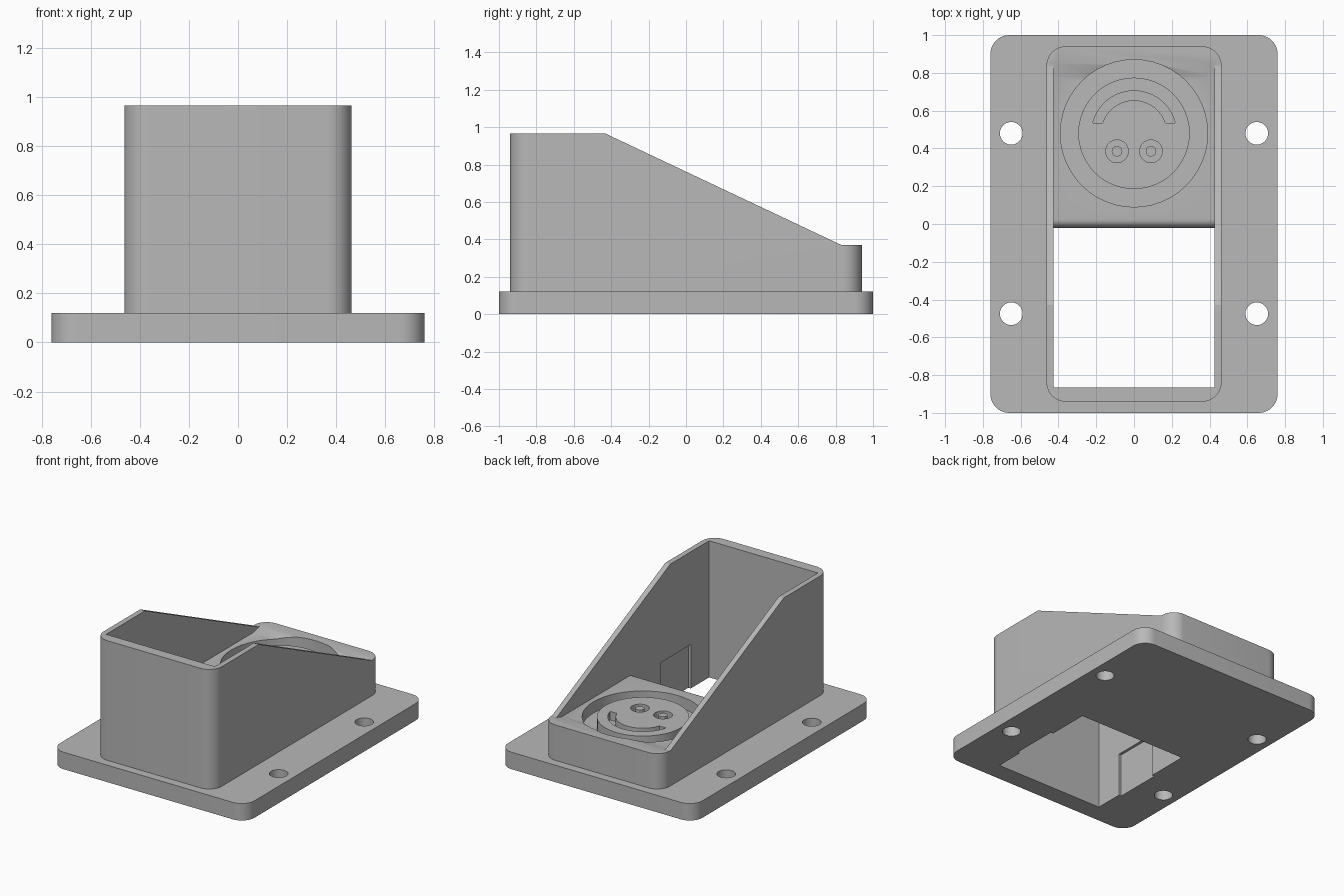
import bpy, bmesh
from math import sin, cos, pi, radians, asin
from mathutils import Vector

cube = bpy.data.objects.get("Cube")
if cube:
    bpy.data.objects.remove(cube, do_unlink=True)

grey = bpy.data.materials.new("plain_grey")
grey.use_nodes = True
COLOUR = (0.48, 0.48, 0.48, 1)
grey.diffuse_color = COLOUR
grey.node_tree.nodes["Principled BSDF"].inputs["Base Color"].default_value = COLOUR


def arc(cx, cy, r, start, end, steps):
    return [(cx + r * cos(start + (end - start) * i / steps),
             cy + r * sin(start + (end - start) * i / steps)) for i in range(steps + 1)]


def rounded_rect(hx, hy, r):
    corners = [(hx - r, hy - r), (r - hx, hy - r), (r - hx, r - hy), (hx - r, r - hy)]
    return [p for i, (x, y) in enumerate(corners)
            for p in arc(x, y, r, i * pi / 2, (i + 1) * pi / 2, 10)]


def circle(x, y, r, n=48):
    return arc(x, y, r, 0, 2 * pi, n)[:-1]


def prism(name, profile, low, high, along_x=False):
    """Extrude a closed profile along z, or a (y, z) profile along x."""
    def place(a, b, t):
        return (t, a, b) if along_x else (a, b, t)
    bm = bmesh.new()
    face = bm.faces.new([bm.verts.new(place(a, b, low)) for a, b in profile])
    new = bmesh.ops.extrude_face_region(bm, geom=[face])["geom"]
    shift = Vector(place(0, 0, high - low))
    bmesh.ops.translate(bm, vec=shift, verts=[v for v in new if isinstance(v, bmesh.types.BMVert)])
    bmesh.ops.recalc_face_normals(bm, faces=bm.faces[:])
    mesh = bpy.data.meshes.new(name)
    bm.to_mesh(mesh)
    bm.free()
    mesh.materials.append(grey)
    obj = bpy.data.objects.new(name, mesh)
    bpy.context.collection.objects.link(obj)
    return obj


def cut(obj, cutters):
    for cutter in cutters:
        cutter.hide_render = True
        mod = obj.modifiers.new("cut", "BOOLEAN")
        mod.operation = "DIFFERENCE"
        mod.solver = "EXACT"
        mod.object = cutter
        bpy.context.view_layer.update()
        graph = bpy.context.evaluated_depsgraph_get()
        mesh = bpy.data.meshes.new_from_object(obj.evaluated_get(graph))
        obj.modifiers.clear()
        obj.data = mesh


SHELF, GROOVE, RING_Y = 0.35, 0.27, 0.48

# Main solids
plate = prism("base_plate", rounded_rect(0.76, 1.0, 0.1), 0, 0.12)
housing = prism("housing", rounded_rect(0.463, 0.94, 0.1), 0.12, 0.965)
disc = prism("socket_disc", circle(0, RING_Y, 0.295), GROOVE - 0.02, SHELF)

# Sloped top of the housing
slope = prism("slope_cutter", [(-0.43, 0.965), (0.83, 0.37), (1.2, 0.37), (1.2, 1.3), (-0.43, 1.3)],
              -1, 1, True)

# Open well and shelf with a rounded front edge and a shallow rise at the back
well_profile = ([(-0.865, -0.1), (-0.02, -0.1)]
                + arc(0.025, SHELF - 0.045, 0.045, pi, pi / 2, 8)
                + [(0.78, SHELF), (0.855, 0.372), (0.855, 1.2), (-0.865, 1.2)])
well = prism("well_cutter", well_profile, -0.425, 0.425, True)

# Recesses low in both side walls of the well
latches = [prism("latch_cutter", [(-0.66, -0.1), (-0.32, -0.1), (-0.32, 0.31), (-0.66, 0.31)],
                 min(s * 0.40, s * 0.444), max(s * 0.40, s * 0.444), True) for s in (-1, 1)]

# Screw holes and ring groove
holes = [prism("hole_cutter", circle(x, y, 0.06, 32), -0.1, 0.3)
         for x in (-0.65, 0.65) for y in (-0.475, 0.48)]
ring = prism("ring_cutter", circle(0, RING_Y, 0.39), GROOVE, 0.5)

# Curved slot and pin sockets in the disc
a, b = asin(0.055 / 0.225), asin(0.055 / 0.175)
slot = prism("slot_cutter", arc(0, RING_Y, 0.225, a, pi - a, 28)
             + arc(0, RING_Y, 0.175, pi - b, b, 28), SHELF - 0.06, 0.5)
sockets = [prism("socket_cutter", circle(x, 0.385, 0.06, 32), SHELF - 0.05, 0.5)
           for x in (-0.09, 0.09)]

cut(housing, [slope, well, ring] + latches)
cut(plate, holes + [well] + latches)
cut(disc, [slot] + sockets)

# Contact pins
pins = [prism(n, circle(x, 0.385, 0.028, 24), SHELF - 0.06, SHELF)
        for n, x in (("right_pin", -0.09), ("left_pin", 0.09))]

for cutter in [slope, well, ring, slot] + latches + holes + sockets:
    bpy.data.objects.remove(cutter, do_unlink=True)

# Smooth the curved walls and keep the edges crisp
for obj in [plate, housing, disc] + pins:
    bpy.ops.object.select_all(action="DESELECT")
    obj.select_set(True)
    bpy.context.view_layer.objects.active = obj
    bpy.ops.object.shade_smooth_by_angle(angle=radians(30))
